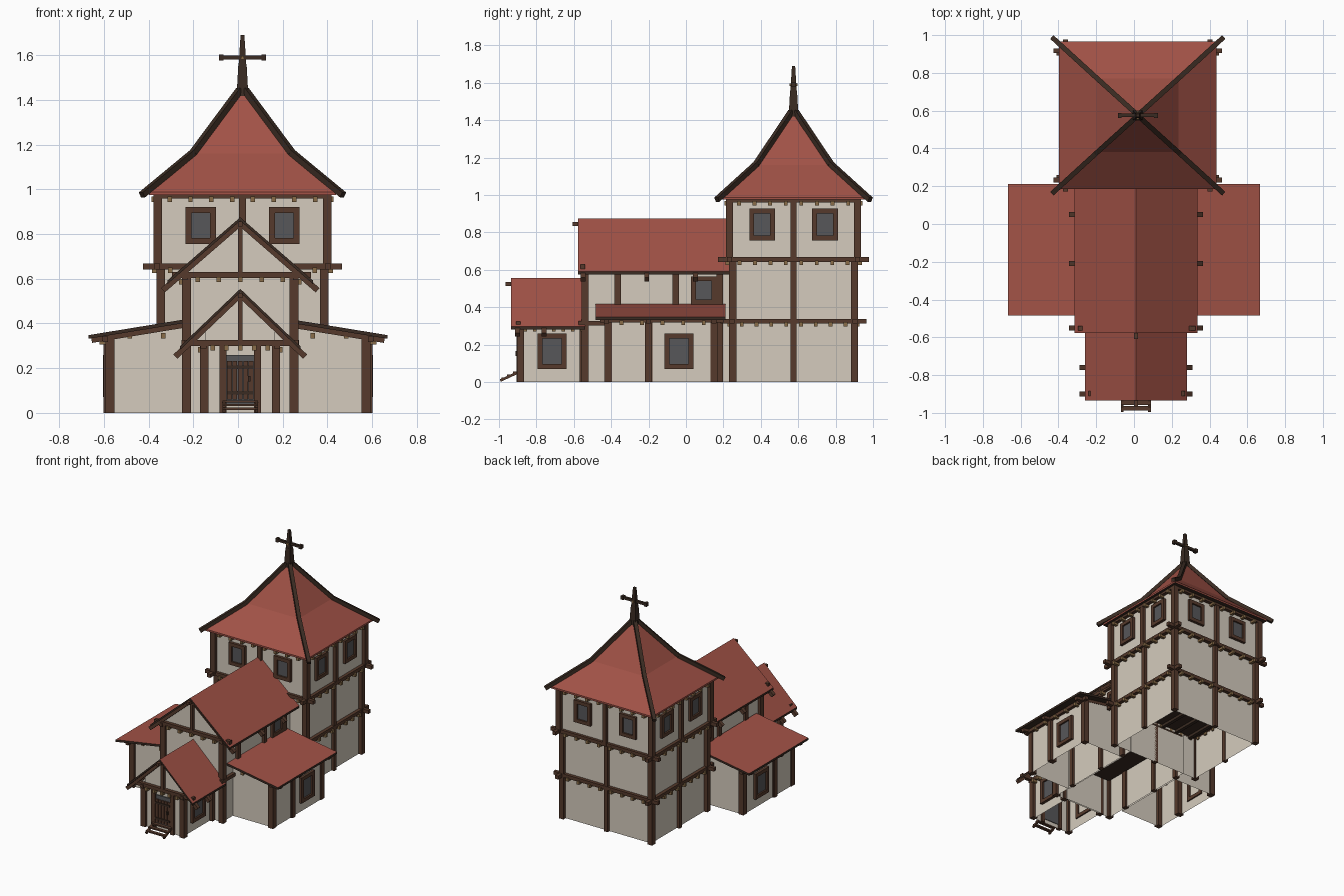
import bpy, bmesh, math
from mathutils import Vector, Matrix

if "Cube" in bpy.data.objects:
    bpy.data.objects.remove(bpy.data.objects["Cube"])

def material(name, rgb):
    m = bpy.data.materials.new(name)
    m.diffuse_color = (*rgb, 1)
    m.use_nodes = True
    m.node_tree.nodes["Principled BSDF"].inputs["Base Color"].default_value = m.diffuse_color
    return m

PLASTER = material("plaster", (0.66, 0.60, 0.51))
TILE = material("red_tile", (0.36, 0.085, 0.062))
WOOD = material("brown_wood", (0.092, 0.042, 0.025))
DARK = material("dark_wood", (0.042, 0.024, 0.016))
GLASS = material("grey_glass", (0.095, 0.095, 0.10))
TAN = material("tan_joist_end", (0.25, 0.15, 0.065))
parts = {}

def part(name, *mats):
    if name not in parts:
        parts[name] = (bmesh.new(), mats)
    return parts[name][0]

def box(name, mat, x0, x1, y0, y1, z0, z1, open_bottom=False):
    bm = part(name, mat)
    m = Matrix.Translation(((x0 + x1) / 2, (y0 + y1) / 2, (z0 + z1) / 2)) @ Matrix.Diagonal((abs(x1 - x0), abs(y1 - y0), abs(z1 - z0), 1))
    vs = bmesh.ops.create_cube(bm, size=1, matrix=m)["verts"]
    if open_bottom:
        fs = [f for f in bm.faces if f.verts[0] in vs and f.normal.z < -0.9]
        bmesh.ops.delete(bm, geom=fs, context='FACES_ONLY')

def beam(name, mat, a, b, w=0.028, h=None):
    a, b = Vector(a), Vector(b)
    d = b - a
    m = Matrix.Translation((a + b) / 2) @ d.to_track_quat('Z', 'Y').to_matrix().to_4x4() @ Matrix.Diagonal((w, h or w, d.length, 1))
    bmesh.ops.create_cube(part(name, mat), size=1, matrix=m)

def prism(name, mats, profile, y0, y1, open_bottom=False):
    """Extrude an (x, z) profile along y; second material goes on faces not looking up."""
    bm = part(name, *mats)
    a = [bm.verts.new((x, y0, z)) for x, z in profile]
    b = [bm.verts.new((x, y1, z)) for x, z in profile]
    n = len(a)
    fs = [bm.faces.new(a), bm.faces.new(b[::-1])]
    for i in range(n):
        if not (open_bottom and profile[i][1] == profile[(i + 1) % n][1] == 0):
            fs.append(bm.faces.new((a[i], b[i], b[(i + 1) % n], a[(i + 1) % n])))
    bmesh.ops.recalc_face_normals(bm, faces=fs)
    for f in fs:
        f.normal_update()
        if len(mats) > 1 and f.normal.z < 0.1:
            f.material_index = 1

def on_wall(name, mat, axis, s, plane, u0, u1, z0, z1, d0, d1):
    """Box lying on a wall facing axis*s, reaching from depth d0 to d1."""
    p = sorted((plane + s * d0, plane + s * d1))
    if axis == 'x':
        box(name, mat, *p, u0, u1, z0, z1)
    else:
        box(name, mat, u0, u1, *p, z0, z1)

def window(name, axis, s, plane, u, z, w, h, t=0.026):
    w, h = w / 2, h / 2
    on_wall(name + "_pane", GLASS, axis, s, plane, u - w + t, u + w - t, z - h + t, z + h - t, 0, 0.008)
    for k in (-1, 1):
        e = sorted((u + k * w, u + k * (w - t)))
        on_wall(name + "_frame", WOOD, axis, s, plane, *e, z - h, z + h, -0.01, 0.02)
        e = sorted((z + k * h, z + k * (h - t)))
        on_wall(name + "_frame", WOOD, axis, s, plane, u - w, u + w, *e, -0.01, 0.02)

def post(name, x, y, z0, z1, w=0.038):
    box(name, WOOD, x - w / 2, x + w / 2, y - w / 2, y + w / 2, z0, z1)

def joists(name, axis, s, plane, u0, u1, z, n, d=0.035):
    for i in range(n):
        u = u0 + (u1 - u0) * (i + 0.5) / n
        on_wall(name, TAN, axis, s, plane, u - 0.01, u + 0.01, z - 0.012, z + 0.012, -0.01, d)

# ---- Tower ----
CX, CY = 0.02, 0.575
for lvl, (hx, hy, z0, z1) in enumerate(((0.357, 0.317, 0, 0.65), (0.372, 0.334, 0.65, 0.985))):
    box("tower_walls", PLASTER, CX - hx, CX + hx, CY - hy, CY + hy, z0, z1, lvl == 0)
    for i in (-1, 0, 1):
        for j in (-1, 0, 1):
            if i or j:
                post("tower_posts", CX + i * (hx + 0.008), CY + j * (hy + 0.008), z0, z1, 0.038 if i and j else 0.03)
for z, ox, oy, hx, hy in ((0.325, 0.43, 0.39, 0.357, 0.317), (0.655, 0.445, 0.403, 0.37, 0.33), (0.972, 0.39, 0.352, 0.372, 0.334)):
    for s in (-1, 1):
        beam("tower_beams", WOOD, (CX - ox, CY + s * (hy + 0.012), z), (CX + ox, CY + s * (hy + 0.012), z), 0.026)
        beam("tower_beams", WOOD, (CX + s * (hx + 0.012), CY - oy, z), (CX + s * (hx + 0.012), CY + oy, z), 0.026)
        joists("tower_joist_ends", 'y', s, CY + s * hy, CX - hx, CX + hx, z - 0.017, 8)
        joists("tower_joist_ends", 'x', s, CX + s * hx, CY - hy, CY + hy, z - 0.017, 8)
for s in (-1, 1):
    for k in (-1, 1):
        window("tower_window", 'y', s, CY + s * 0.334, CX + k * 0.187, 0.838, 0.135, 0.165)
        window("tower_window", 'x', s, CX + s * 0.372, CY + k * 0.168, 0.842, 0.137, 0.17)
box("tower_ceiling", DARK, CX - 0.35, CX + 0.35, CY - 0.31, CY + 0.31, 0.315, 0.325)
for i in range(6):
    x = CX - 0.3 + i * 0.12
    box("tower_ceiling", DARK, x - 0.012, x + 0.012, CY - 0.31, CY + 0.31, 0.295, 0.315)

# Flared pyramid roof with hip poles
rings = [(0.418, 0.39, 0.975), (0.418, 0.39, 0.988), (0.215, 0.195, 1.16), (0.012, 0.012, 1.44)]
bm = part("tower_roof", TILE, DARK)
loops = [[bm.verts.new((CX + a * hx, CY + b * hy, z)) for a, b in ((-1, -1), (1, -1), (1, 1), (-1, 1))] for hx, hy, z in rings]
for lo, hi in zip(loops, loops[1:]):
    for i in range(4):
        bm.faces.new((lo[i], lo[(i + 1) % 4], hi[(i + 1) % 4], hi[i]))
bm.faces.new(loops[-1])
bm.faces.new(loops[0][::-1]).material_index = 1
for a in (-1, 1):
    for b in (-1, 1):
        pts = [(CX + a * x, CY + b * y, z) for x, y, z in ((0.45, 0.41, 0.975), (0.22, 0.2, 1.165), (0.012, 0.012, 1.445))]
        for p, q in zip(pts, pts[1:]):
            beam("tower_hip_poles", DARK, p, q, 0.026)

# Finial with cross bar
bm = part("finial", DARK)
for r0, r1, z0, z1 in ((0.038, 0.026, 1.41, 1.56), (0.024, 0.012, 1.56, 1.69)):
    bmesh.ops.create_cone(bm, cap_ends=True, segments=4, radius1=r0, radius2=r1, depth=z1 - z0,
                          matrix=Matrix.Translation((CX, CY, (z0 + z1) / 2)) @ Matrix.Rotation(math.pi / 4, 4, 'Z'))
beam("finial_crossbar", DARK, (CX - 0.105, CY, 1.59), (CX + 0.105, CY, 1.59), 0.018)
for s in (-1, 1):
    beam("finial_crossbar", DARK, (CX + s * 0.085, CY, 1.59), (CX + s * 0.106, CY, 1.59), 0.027)
beam("finial_pin", TAN, (CX, CY - 0.022, 1.59), (CX, CY + 0.022, 1.59), 0.014)

# ---- Nave and porch: gabled blocks ----
GX = 0.01
def gabled(name, half, y0, y1, roof_half, ze, zr, ry0, ry1, rafters, cross_z):
    slope = (zr - ze) / roof_half
    top = zr - 0.025
    prism(name + "_walls", (PLASTER,), [(GX - half, 0), (GX + half, 0), (GX + half, top - half * slope),
          (GX, top), (GX - half, top - half * slope)], y0, y1, True)
    t = 0.016
    prism(name + "_roof", (TILE, DARK), [(GX - roof_half, ze), (GX, zr), (GX + roof_half, ze),
          (GX + roof_half, ze - t), (GX, zr - t), (GX - roof_half, ze - t)], ry0, ry1)
    run = roof_half + 0.02
    for y in rafters:
        for s in (-1, 1):
            beam(name + "_rafters", WOOD, (GX, y, zr - 0.026), (GX + s * run, y, zr - 0.026 - run * slope), 0.026)
    yf = y0 - 0.012
    beam(name + "_beams", WOOD, (GX - roof_half + 0.02, yf, cross_z), (GX + roof_half - 0.01, yf, cross_z), 0.026)
    box(name + "_beams", WOOD, GX - 0.011, GX + 0.011, yf - 0.012, yf + 0.012, cross_z, zr - 0.03)
    beam(name + "_ridge_beam", WOOD, (GX, ry0 - 0.03, zr - 0.03), (GX, y1, zr - 0.03), 0.022)
    for s in (-1, 1):
        x = GX + s * (half + 0.01)
        beam(name + "_beams", WOOD, (x, y0 - 0.03, cross_z - 0.01), (x, y1, cross_z - 0.01), 0.026)
        joists(name + "_joist_ends", 'x', s, GX + s * half, y0, y1, cross_z - 0.03, 7)
    joists(name + "_joist_ends", 'y', -1, y0, GX - half, GX + half, cross_z - 0.02, 5)
    box(name + "_ceiling", DARK, GX - half + 0.01, GX + half - 0.01, y0 + 0.01, y1, 0.285, 0.3)

gabled("nave", 0.238, -0.54, 0.265, 0.326, 0.592, 0.875, -0.578, 0.24, (-0.55, -0.21, 0.05), 0.617)
gabled("porch", 0.155, -0.885, -0.53, 0.27, 0.297, 0.555, -0.935, -0.54, (-0.90, -0.76), 0.312)
for s in (-1, 1):
    for y in (-0.54, -0.365, -0.055, 0.18):
        post("nave_posts", GX + s * 0.24, y, 0, 0.62, 0.034 if y > -0.5 else 0.04)
    beam("nave_lower_beams", WOOD, (GX + s * 0.25, -0.575, 0.315), (GX + s * 0.25, -0.42, 0.315), 0.024)
    window("nave_window", 'x', s, GX + s * 0.238, 0.095, 0.49, 0.135, 0.15)
    for y in (-0.885, -0.55):
        post("porch_posts", GX + s * 0.16, y, 0, 0.31)
    window("porch_window", 'x', s, GX + s * 0.155, -0.717, 0.165, 0.155, 0.19)
    box("door_frame", WOOD, GX + s * 0.062, GX + s * 0.092, -0.905, -0.875, 0, 0.31)

# Door, panes above and below, step and stair
box("door_pane", GLASS, GX - 0.062, GX + 0.062, -0.893, -0.88, 0.03, 0.26)
for i in range(5):
    x = GX - 0.048 + i * 0.024
    box("door_planks", WOOD, x - 0.0105, x + 0.0105, -0.90, -0.89, 0.06, 0.232)
for z in (0.09, 0.205):
    box("door_straps", DARK, GX - 0.058, GX + 0.058, -0.905, -0.897, z - 0.008, z + 0.008)
box("door_handle", DARK, GX + 0.035, GX + 0.046, -0.912, -0.897, 0.14, 0.165)
for s in (-1, 1):
    beam("stair_sides", WOOD, (GX + s * 0.072, -0.993, 0.008), (GX + s * 0.072, -0.885, 0.058), 0.014)
for y, z in ((-0.975, 0.018), (-0.945, 0.034), (-0.912, 0.05)):
    box("stair_treads", WOOD, GX - 0.08, GX + 0.08, y - 0.012, y + 0.012, z - 0.004, z + 0.006)

# ---- Side wings with shed roofs ----
for s in (-1, 1):
    prism("wing_walls", (PLASTER,), [(s * 0.24, 0), (s * 0.585, 0), (s * 0.585, 0.335), (s * 0.24, 0.395)], -0.415, 0.16, True)
    prism("wing_roofs", (TILE, DARK), [(s * 0.668, 0.348), (s * 0.24, 0.418), (s * 0.24, 0.402), (s * 0.668, 0.332)], -0.485, 0.212)
    for y in (-0.425, -0.2, 0.15):
        beam("wing_rafters", WOOD, (s * 0.655, y, 0.326), (s * 0.24, y, 0.394), 0.026)
        post("wing_posts", s * 0.572, y + 0.01 if y < -0.4 else y, 0, 0.335, 0.04)
    post("wing_posts", s * 0.585, -0.2, 0, 0.335, 0.034)
    beam("wing_beams", WOOD, (s * 0.594, -0.46, 0.33), (s * 0.594, 0.2, 0.33), 0.024)
    joists("wing_joist_ends", 'x', s, s * 0.585, -0.4, 0.15, 0.318, 5)
    joists("wing_joist_ends", 'y', -1, -0.415, s * 0.26, s * 0.56, 0.345, 2, 0.02)
    window("wing_window", 'x', s, s * 0.585, -0.037, 0.165, 0.155, 0.19)
    box("wing_ceiling", DARK, s * 0.25, s * 0.575, -0.405, 0.15, 0.312, 0.322)

# ---- Turn every part into an object ----
for name, (bm, mats) in parts.items():
    me = bpy.data.meshes.new(name)
    bm.to_mesh(me)
    bm.free()
    for m in mats:
        me.materials.append(m)
    bpy.context.collection.objects.link(bpy.data.objects.new(name, me))
